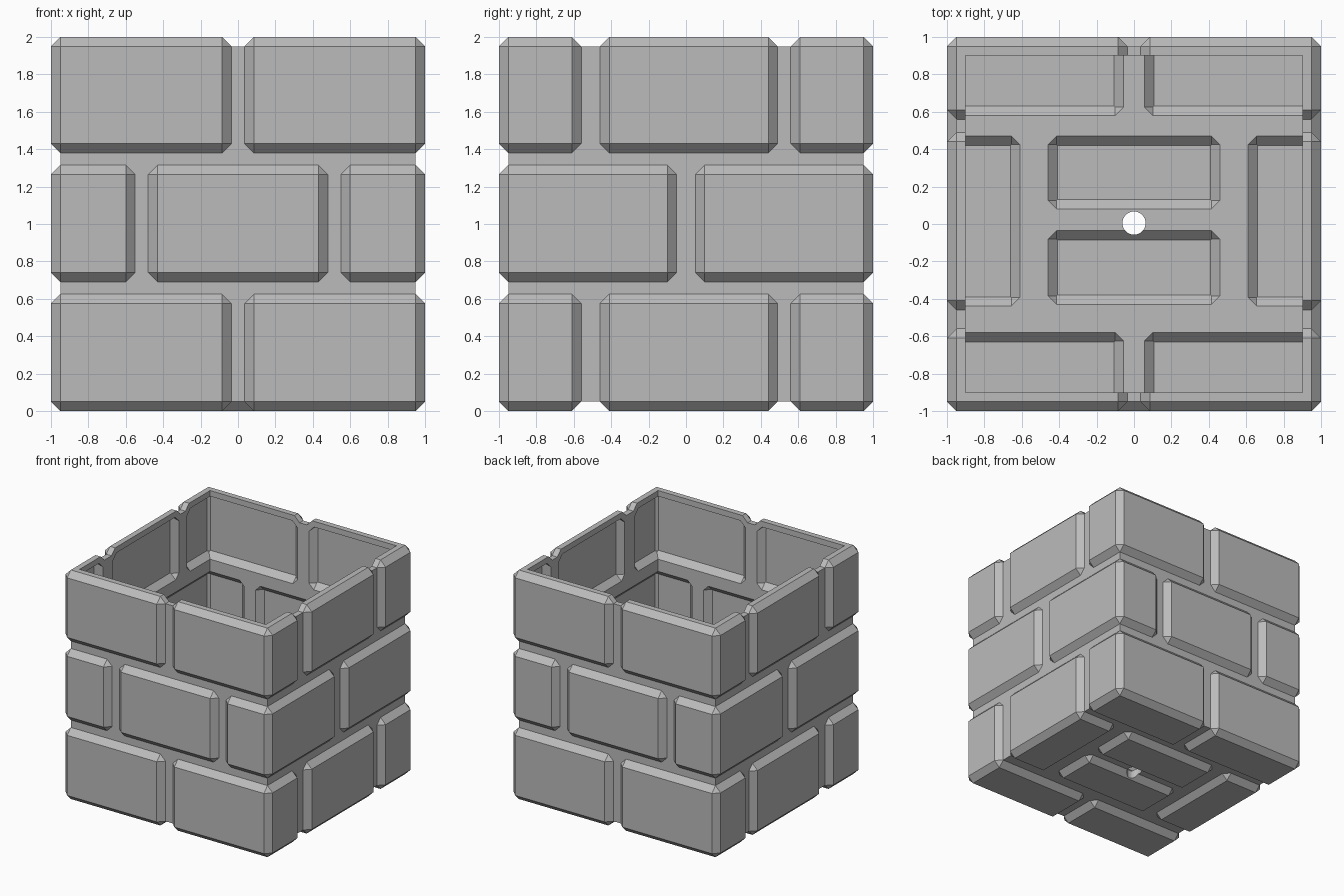
import bpy, bmesh
from itertools import product
from math import sqrt
from mathutils import Matrix, Vector

if "Cube" in bpy.data.objects:
    bpy.data.objects.remove(bpy.data.objects["Cube"])

CHAMFER = 0.05
WALL = 0.05

stone = bpy.data.materials.new("grey_stone")
stone.use_nodes = True
grey = (0.5, 0.5, 0.5, 1)
stone.diffuse_color = grey
stone.node_tree.nodes["Principled BSDF"].inputs["Base Color"].default_value = grey


def add_box(bm, lo, hi):
    lo, hi = Vector(lo), Vector(hi)
    place = Matrix.Translation((lo + hi) / 2) @ Matrix.Diagonal((*(hi - lo), 1))
    return bmesh.ops.create_cube(bm, size=1, matrix=place)["verts"]


def add_brick(bm, lo, hi, inset):
    """Chamfered block; planes on the exposed sides move inward by inset."""
    part = bmesh.new()
    add_box(part, lo, hi)
    exposed = {(0, -1): lo[0] == -1, (0, 1): hi[0] == 1,
               (1, -1): lo[1] == -1, (1, 1): hi[1] == 1,
               (2, -1): lo[2] == 0, (2, 1): hi[2] == 2}
    for signs in product((-1, 0, 1), repeat=3):
        used = [(axis, s) for axis, s in enumerate(signs) if s]
        outer = any(exposed[u] for u in used)
        if not used or (len(used) == 1 and not (outer and inset)):
            continue
        normal = Vector(signs)
        corner = Vector([hi[a] if s > 0 else lo[a] for a, s in enumerate(signs)])
        shift = CHAMFER * (len(used) - 1)
        if outer:
            shift += inset * sqrt(len(used))
        point = corner - normal * shift / len(used)
        cut = bmesh.ops.bisect_plane(
            part, geom=part.verts[:] + part.edges[:] + part.faces[:], dist=1e-6,
            plane_co=point, plane_no=normal.normalized(), clear_outer=True)
        rim = [e for e in part.edges if e.is_boundary]
        if rim:
            bmesh.ops.holes_fill(part, edges=rim, sides=0)
    bmesh.ops.recalc_face_normals(part, faces=part.faces[:])
    mesh = bpy.data.meshes.new("brick_part")
    part.to_mesh(mesh)
    part.free()
    bm.from_mesh(mesh)
    bpy.data.meshes.remove(mesh)


def make_object(name, bm):
    mesh = bpy.data.meshes.new(name)
    bm.to_mesh(mesh)
    bm.free()
    mesh.materials.append(stone)
    obj = bpy.data.objects.new(name, mesh)
    bpy.context.collection.objects.link(obj)
    return obj


def box_object(name, lo, hi):
    bm = bmesh.new()
    add_box(bm, lo, hi)
    return make_object(name, bm)


def combine(target, other, operation):
    mod = target.modifiers.new(operation.lower(), "BOOLEAN")
    mod.operation, mod.solver, mod.object = operation, "EXACT", other
    bpy.context.view_layer.objects.active = target
    bpy.ops.object.modifier_apply(modifier=mod.name)
    bpy.data.objects.remove(other)


# Brick layout: (x range, y range, z range)
bricks = []
for z in ((0, 0.625), (1.38, 2)):
    for x in ((-1, -0.035), (0.035, 1)):
        bricks += [(x, (-1, -0.56), z), (x, (0.56, 1), z)]
    for x in ((-1, -0.59), (0.59, 1)):
        bricks.append((x, (-0.46, 0.49), z))
middle = (0.69, 1.315)
for y in ((-1, -0.05), (0.05, 1)):
    bricks += [((-1, -0.55), y, middle), ((0.55, 1), y, middle)]
for y in ((-1, -0.8), (0.8, 1)):
    bricks.append(((-0.48, 0.48), y, middle))
for y in ((-0.45, -0.015), (0.06, 0.49)):
    bricks.append(((-0.48, 0.48), y, (0, 0.3)))


def brick_object(name, inset):
    bm = bmesh.new()
    for ranges in bricks:
        lo, hi = zip(*ranges)
        add_brick(bm, lo, hi, inset)
    return make_object(name, bm)


# Mortar block with the raised bricks
planter = box_object("brick_planter", (-0.95, -0.95, 0.05), (0.95, 0.95, 1.95))
combine(planter, brick_object("outer_bricks", 0), "UNION")

# Hollow inside that follows the brick relief
cavity = box_object("cavity", (-0.9, -0.9, 0.1), (0.9, 0.9, 2.2))
combine(cavity, brick_object("inner_bricks", WALL), "UNION")
combine(planter, cavity, "DIFFERENCE")

# Round drain hole in the floor
bm = bmesh.new()
bmesh.ops.create_cone(bm, cap_ends=True, segments=32, radius1=0.062, radius2=0.062,
                      depth=0.8, matrix=Matrix.Translation((0, 0.005, 0)))
combine(planter, make_object("drain_hole", bm), "DIFFERENCE")
